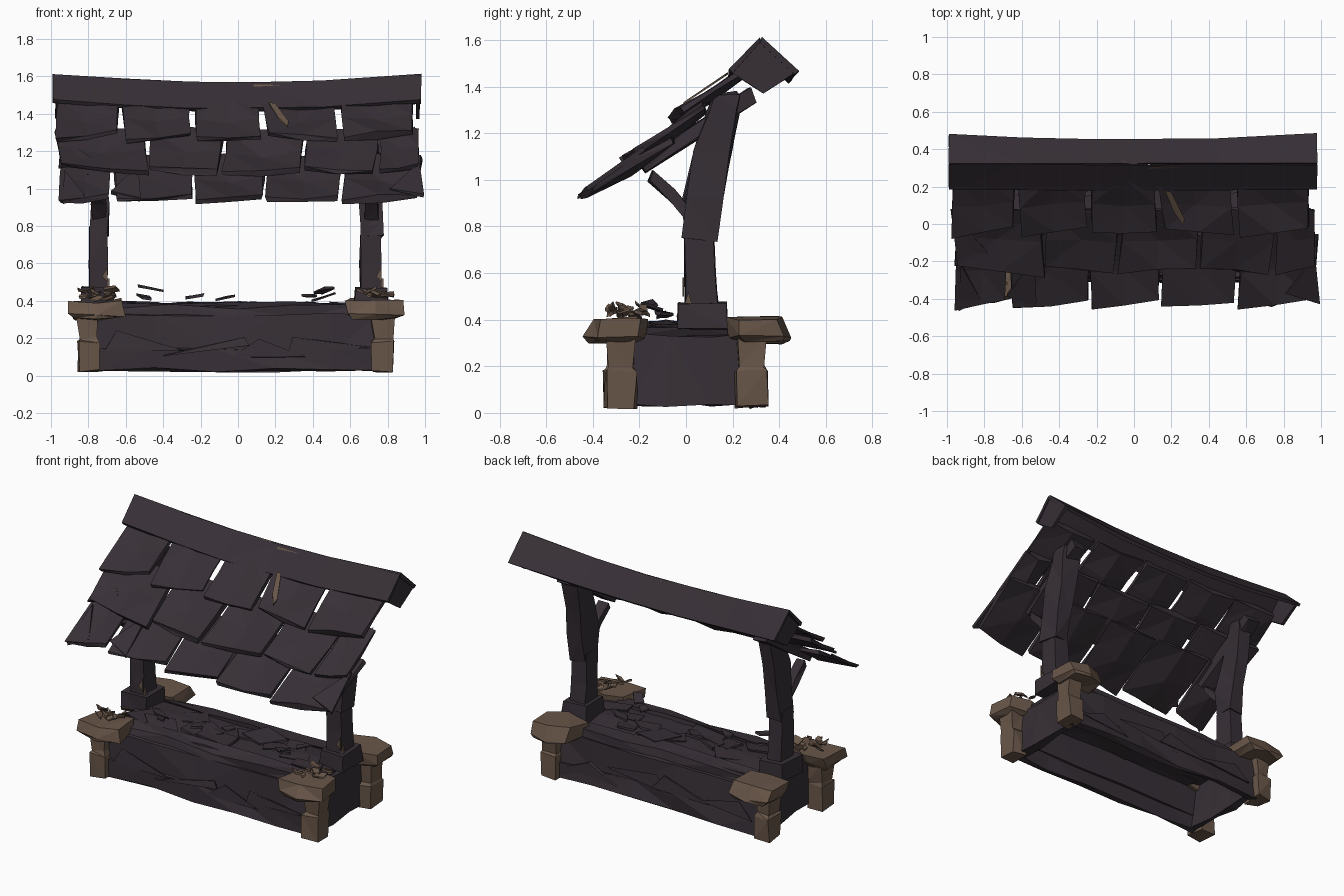
import bpy, bmesh, math, random
from mathutils import Vector

random.seed(11)
if "Cube" in bpy.data.objects:
    bpy.data.objects.remove(bpy.data.objects["Cube"])


def material(name, rgb):
    m = bpy.data.materials.new(name)
    m.use_nodes = True
    m.diffuse_color = (*rgb, 1)
    m.node_tree.nodes["Principled BSDF"].inputs["Base Color"].default_value = (*rgb, 1)
    return m


DARK = material("charred_wood", (0.038, 0.029, 0.037))
BROWN = material("worn_brown", (0.14, 0.093, 0.066))


def rnd(a):
    return random.uniform(-a, a)


def loft(name, rings, mat, jit=0.0):
    """Skin equal-length rings of points, cap both ends, and roughen."""
    bm = bmesh.new()
    vs = [[bm.verts.new(Vector(p) + Vector((rnd(jit), rnd(jit), rnd(jit)))) for p in r] for r in rings]
    n = len(vs[0])
    for a, b in zip(vs, vs[1:]):
        for i in range(n):
            bm.faces.new((a[i], a[(i + 1) % n], b[(i + 1) % n], b[i]))
    bm.faces.new(vs[0])
    bm.faces.new(vs[-1])
    bmesh.ops.triangulate(bm, faces=bm.faces[:])
    bmesh.ops.recalc_face_normals(bm, faces=bm.faces[:])
    me = bpy.data.meshes.new(name)
    bm.to_mesh(me)
    bm.free()
    me.materials.append(mat)
    ob = bpy.data.objects.new(name, me)
    bpy.context.scene.collection.objects.link(ob)


def rect(x0, x1, y0, y1, z):
    return [(x0, y0, z), (x1, y0, z), (x1, y1, z), (x0, y1, z)]


def shard(name, centre, size, mat, tilt=0.3):
    """Thin splinter with four uneven corners, lying nearly flat."""
    c, ang = Vector(centre), random.uniform(0, math.tau)
    t = Vector((rnd(tilt), rnd(tilt), 0))
    ring = []
    for k in range(4):
        r = size * random.uniform(0.5, 1.1)
        a = ang + k * math.tau / 4 + rnd(0.4)
        d = Vector((r * math.cos(a), r * math.sin(a) * 0.7, 0))
        d.z = d.dot(t)
        ring.append(c + d)
    loft(name, [ring, [p + Vector((0, 0, 0.012)) for p in ring]], mat, 0.004)


def sag(x):
    return 0.045 * (1 - x * x)


# Ridge: front and back boards meeting at a sagging ridge line, closed by end plates
RIDGE_X = (-0.99, -0.6, -0.25, 0.08, 0.45, 0.98)
for name, section in (
        ("ridge_front_board", [(0.185, 1.475, 0.2), (0.317, 1.612, 0), (0.322, 1.592, 0), (0.2, 1.46, 0.2)]),
        ("ridge_back_board", [(0.323, 1.615, 0), (0.485, 1.47, 0.7), (0.468, 1.455, 0.7), (0.32, 1.59, 0)])):
    loft(name, [[(x, y - k * sag(x), z - sag(x)) for y, z, k in section] for x in RIDGE_X], DARK, 0.003)
for x in (-0.975, 0.95):
    loft("ridge_end_plate", [[(x + t, y, z) for y, z in ((0.19, 1.465), (0.32, 1.6), (0.475, 1.465), (0.33, 1.37))]
                             for t in (0, 0.02)], DARK, 0.004)
# Narrow brown strips showing along the ridge
for x0, x1, y in ((-0.06, 0.02, 0.325), (0.08, 0.25, 0.302)):
    z = 1.568 - abs(y - 0.32)
    loft("ridge_strip", [[(x, y - 0.012, z - 0.012), (x, y, z + 0.006), (x, y + 0.014, z - 0.008)] for x in (x0, x1)], BROWN, 0.003)

# Shingles: three rows of warped boards, split at their own seams
ROWS = [
    ((0.25, 1.48), (-0.045, 1.285), (-0.98, -0.63, -0.24, 0.13, 0.54, 0.95), 0.014),
    ((0.075, 1.315), (-0.25, 1.11), (-0.97, -0.48, -0.08, 0.35, 0.75, 0.97), 0.009),
    ((-0.06, 1.185), (-0.435, 0.96), (-0.96, -0.67, -0.24, 0.15, 0.56, 0.98), 0.009),
]
for (y0, z0), (y1, z1), seams, gap in ROWS:
    for a, b in zip(seams, seams[1:]):
        rings, lift, twist = [], random.uniform(0, 0.015), rnd(0.035)
        skew, flare = rnd(0.03), random.uniform(0, 0.012)
        for f in (0, 0.5, 1):
            y, z = y0 + (y1 - y0) * f, z0 + (z1 - z0) * f + lift - 0.3 * sag((a + b) / 2)
            l, r = a + gap + skew * (f - 0.5) + flare * f, b - gap + skew * (f - 0.5) - flare * f
            t, bow = twist * f, 0.022 if f == 0.5 else 0
            rings.append([(l, y - t, z - t * 0.6), ((l + r) / 2, y, z - bow + rnd(0.02)), (r, y + t, z + t * 0.6),
                          (r, y + t + 0.01, z + t * 0.6 - 0.022), ((l + r) / 2, y + 0.01, z - bow - 0.03),
                          (l, y - t + 0.01, z - t * 0.6 - 0.022)])
        loft("roof_shingle", rings, DARK, 0.008)

# Pointed splinters on the eave corners and roof sides
for x, y, z, w in ((-0.88, -0.46, 0.935, -0.06), (-0.6, -0.43, 0.955, 0.08), (0.9, -0.42, 0.975, 0.09),
                   (-0.86, -0.22, 1.12, -0.1), (0.86, -0.16, 1.16, 0.1)):
    tri = [(x + w, y - 0.01, z - 0.005), (x - w, y + 0.05, z + 0.03), (x + w * 0.8, y + 0.24, z + 0.17)]
    loft("eave_splinter", [tri, [(p, q + 0.008, r - 0.015) for p, q, r in tri]], DARK, 0.006)

# Brown crack on one shingle
crack = [(0.165, 0.18, 1.452), (0.2, 0.17, 1.447), (0.27, 0.03, 1.352), (0.265, -0.01, 1.325), (0.215, 0.06, 1.372)]
loft("shingle_crack", [crack, [(x, y, z + 0.009) for x, y, z in crack]], BROWN)

# Rafters under the shingles
for x in (-0.75, 0.7):
    loft("rafter", [[(x - 0.05, y, z), (x + 0.05, y, z), (x + 0.05, y + 0.03, z - 0.05), (x - 0.05, y + 0.03, z - 0.05)]
                    for y, z in ((-0.2, 1.08), (0.0, 1.215), (0.27, 1.39))], DARK, 0.01)

# Posts: straight lower part, wider leaning upper part, foot block, forward brace
LOWER = [(0.42, 0.0, 0.145), (0.6, -0.005, 0.13), (0.8, -0.005, 0.115)]
UPPER = [(0.74, -0.01, 0.13), (0.93, -0.005, 0.165), (1.12, 0.03, 0.195), (1.3, 0.09, 0.222), (1.37, 0.13, 0.22)]
for x, w in ((-0.745, 0.048), (0.71, 0.058)):
    loft("post_lower", [rect(x - w, x + w, y0, y1, z) for z, y0, y1 in LOWER], DARK, 0.006)
    loft("post_upper", [rect(x - w, x + w, y0, y1, z) for z, y0, y1 in UPPER], DARK, 0.012)
    loft("post_foot", [rect(x - 0.085, x + 0.085, -0.03, 0.17, z) for z in (0.36, 0.47)], DARK, 0.012)
    loft("post_brace", [[(x - 0.035, y, z), (x + 0.035, y, z), (x + 0.035, y + 0.015, z + 0.045), (x - 0.035, y + 0.015, z + 0.045)]
                        for y, z in ((0.01, 0.82), (-0.07, 0.91), (-0.16, 1.0))], DARK, 0.008)
    # Small bare patch near the foot, on the inner front edge and the outer side
    loft("post_bare_patch", [[(x + w - 0.03, y, 0.53), (x + w, y, 0.5), (x + w, y, 0.58)] for y in (-0.016, -0.008)], BROWN)
    loft("post_bare_edge", [[(x + w + t, -0.005, 0.47), (x + w + t, 0.025, 0.47), (x + w + t, 0.01, 0.52)]
                            for t in (0.0, 0.009)], BROWN)

# Base walls: long rough planks and short end panels, open underneath
XS = (-0.76, -0.45, -0.12, 0.2, 0.5, 0.75)
for s in (-1, 1):
    loft("long_wall", [[(x, s * 0.295, 0.13), (x, s * 0.275, 0.325), (x, s * 0.235, 0.325), (x, s * 0.26, 0.13)]
                       for x in XS], DARK, 0.012)
    loft("lower_plank", [[(x, s * 0.305, 0.03), (x, s * 0.3, 0.14), (x, s * 0.27, 0.14), (x, s * 0.265, 0.03)]
                         for x in XS], DARK, 0.013)
    for k in range(4):
        x, z, w = -0.5 + 0.33 * k, random.uniform(0.07, 0.14), random.uniform(0.18, 0.26)
        tri = [(x - w, s * 0.3, z), (x + w, s * 0.3, z + 0.03 + rnd(0.03)), (x + rnd(w), s * 0.292, z + 0.1)]
        loft("wall_splinter", [tri, [(a, b + s * 0.008, c) for a, b, c in tri]], DARK, 0.005)
    loft("end_wall", [[(s * 0.76, y, 0.04), (s * 0.75, y, 0.33), (s * 0.71, y, 0.33), (s * 0.71, y, 0.04)]
                      for y in (-0.26, -0.08, 0.1, 0.26)], DARK, 0.015)
    # Rough rim boards on the long sides
    loft("rim_board", [[(x, s * 0.265, 0.31), (x, s * 0.25, 0.37), (x, s * 0.16, 0.385), (x, s * 0.16, 0.33)]
                       for x in (-0.66, -0.35, 0.0, 0.3, 0.64)], DARK, 0.016)

# Deck of large uneven boards with a few loose shards
loft("deck", [[(x, -0.22, 0.32), (x, 0.22, 0.32), (x, 0.22, 0.365), (x, 0.02, 0.375), (x, -0.22, 0.365)]
              for x in (-0.73, -0.4, -0.1, 0.2, 0.5, 0.72)], DARK, 0.014)
for k in range(12):
    shard("deck_shard", (-0.58 + 0.105 * k, rnd(0.13), 0.375), random.uniform(0.13, 0.2), DARK, 0.1)
for x, y, z in ((-0.47, -0.15, 0.46), (-0.5, -0.1, 0.415), (-0.25, -0.1, 0.415), (-0.07, 0.0, 0.41),
                (0.38, -0.1, 0.42), (0.46, -0.15, 0.45), (0.45, 0.05, 0.41)):
    shard("loose_shard", (x, y, z), 0.07, DARK, 0.35)

# Brown corner pillars with overhanging, chipped slab caps
for sx in (-1, 1):
    cx, kx = (-0.8, -0.76) if sx < 0 else (0.775, 0.73)
    for sy in (-1, 1):
        cy, ky = sy * 0.28, -0.285 if sy < 0 else 0.295
        loft("corner_pillar", [rect(cx - w, cx + w, cy - d, cy + d, z) for z, w, d in
                               ((0.025, 0.055, 0.065), (0.18, 0.055, 0.068), (0.2, 0.047, 0.055), (0.34, 0.06, 0.06))],
             BROWN, 0.01)
        rings = []
        for z, rx, ry, out in ((0.305, 0.12, 0.105, 0.03), (0.33, 0.148, 0.125, 0.022), (0.4, 0.15, 0.115, 0)):
            px, py = kx, ky + sy * out
            rings.append([(px + rx * u, py + ry * v, z) for u, v in
                          ((-1, -0.8), (0.1, -1), (1, -0.7), (0.9, 0.8), (0, 1), (-0.9, 0.7))])
        loft("corner_cap", rings, BROWN, 0.016)
    # Dry litter heaped on the front corners
    for k in range(12):
        shard("dry_litter", (kx + rnd(0.08), -0.26 + rnd(0.08), random.uniform(0.41, 0.455)),
              random.uniform(0.025, 0.06), BROWN, 0.8)
